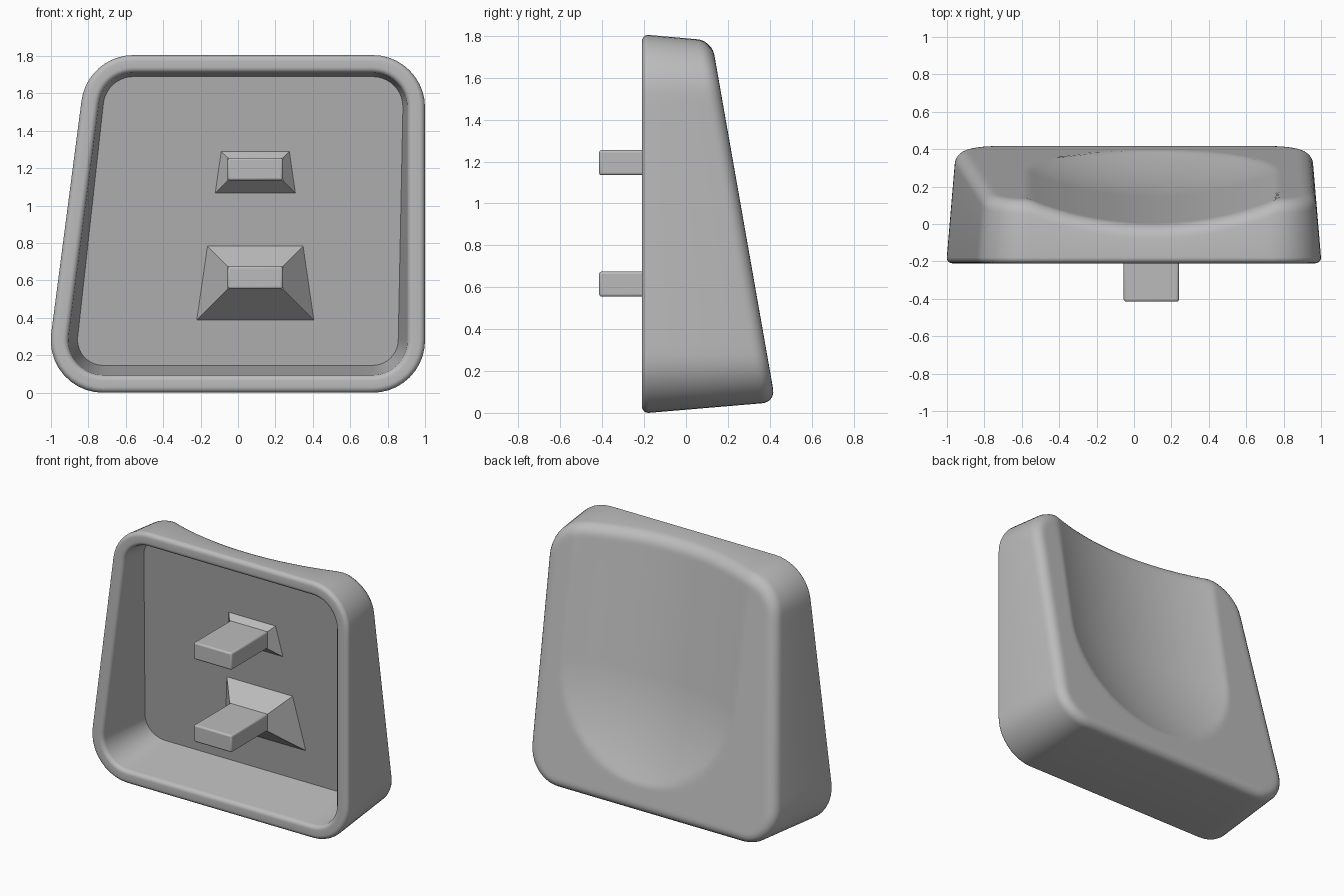
import bpy, bmesh, math
from mathutils import Vector

cube = bpy.data.objects.get("Cube")
if cube:
    bpy.data.objects.remove(cube, do_unlink=True)

grey = bpy.data.materials.new("plain_grey")
grey.use_nodes = True
colour = (0.5, 0.5, 0.5, 1)
grey.diffuse_color = colour
grey.node_tree.nodes["Principled BSDF"].inputs["Base Color"].default_value = colour

FRONT = -0.21      # rim plane
RADIUS = 0.28      # outline corner radius
RIM = 0.095        # wall thickness at the rim
RIM_ROUND = 0.03
EDGE_ROUND = 0.07
CENTRE = Vector((0.1, 0.9))


def loft(name, rings):
    """Join equal-length rings of points with quads and cap both ends."""
    bm = bmesh.new()
    loops = [[bm.verts.new(p) for p in ring] for ring in rings]
    n = len(loops[0])
    for a, b in zip(loops, loops[1:]):
        for i in range(n):
            j = (i + 1) % n
            bm.faces.new((a[i], a[j], b[j], b[i]))
    bm.faces.new(loops[0][::-1])
    bm.faces.new(loops[-1])
    bmesh.ops.recalc_face_normals(bm, faces=bm.faces)
    mesh = bpy.data.meshes.new(name)
    bm.to_mesh(mesh)
    bm.free()
    mesh.materials.append(grey)
    obj = bpy.data.objects.new(name, mesh)
    bpy.context.collection.objects.link(obj)
    return obj


def rounded_outline(corners, radius, arc_steps=10, edge_steps=24):
    """Counter-clockwise (point, outward normal) pairs in x and z."""
    arc = []
    for i, c in enumerate(corners):
        before = (c - corners[i - 1]).normalized()
        after = (corners[(i + 1) % len(corners)] - c).normalized()
        inward = (after - before).normalized()
        half = (-before).angle(after) / 2
        mid = c + inward * radius / math.sin(half)
        start = math.atan2(-before.x, before.y)
        turn = math.pi - 2 * half
        for k in range(arc_steps + 1):
            a = start + turn * k / arc_steps
            normal = Vector((math.cos(a), math.sin(a)))
            arc.append((mid + normal * radius, normal))
    result = []
    for i, (p, normal) in enumerate(arc):
        result.append((p, normal))
        if i % (arc_steps + 1) == arc_steps:
            q = arc[(i + 1) % len(arc)][0]
            result += [(p.lerp(q, k / edge_steps), normal) for k in range(1, edge_steps)]
    return result


def floor_y(z):
    return 0.175 - (z - 0.39) * 0.167


def back_y(x, z):
    """Sloping back with a scooped dish that ends in a round bowl."""
    big = 1.77
    rho2 = (x - CENTRE.x) ** 2 + max(0, CENTRE.y - z) ** 2
    depth = math.sqrt(max(0, big * big - rho2)) - (big - 0.13)
    return 0.415 - (z - 0.12) * 0.176 - max(0, depth)


outline = rounded_outline(
    [Vector(c) for c in ((-1.04, 0), (1, 0), (1, 1.805), (-0.805, 1.805))], RADIUS)


def ring(inset, y):
    return [(p.x - n.x * inset, y, p.y - n.y * inset) for p, n in outline]


# Cavity floor edge, meeting the drafted inner wall
floor_ring = []
for p, n in outline:
    y = 0
    for _ in range(6):
        q = p - n * (RIM + 0.12 * (y - FRONT))
        y = floor_y(q.y)
    floor_ring.append((q.x, y, q.y))
rings = [floor_ring]

# Rounded rim, from the inner wall to the outer wall
steps = [math.pi / 2 * k / 6 for k in range(7)]
for a in steps:
    rings.append(ring(RIM - RIM_ROUND * (1 - math.cos(a)),
                      FRONT + RIM_ROUND * (1 - math.sin(a))))
for a in reversed(steps):
    rings.append(ring(RIM_ROUND * (1 - math.cos(a)),
                      FRONT + RIM_ROUND * (1 - math.sin(a))))

# Drafted outer wall and rounded back edge
for a in steps:
    pts = []
    for p, n in outline:
        inset = 0.05
        for _ in range(5):
            q = p - n * inset
            y = back_y(q.x, q.y) - EDGE_ROUND * (1 - math.sin(a))
            wall = back_y(q.x, q.y) - EDGE_ROUND
            inset = 0.08 * (wall - FRONT) + EDGE_ROUND * (1 - math.cos(a))
        pts.append((q.x, y, q.y))
    rings.append(pts)

# Dished back surface, in rings closing on the centre
edge = [Vector((p[0], p[2])) for p in rings[-1]]
count = 44
for k in range(1, count):
    pts = [q.lerp(CENTRE, k / count) for q in edge]
    rings.append([(q.x, back_y(q.x, q.y), q.y) for q in pts])
parts = [loft("cap_shell", rings)]


# Mounting pegs, each with a flared foot on the cavity floor
def rectangle(x0, x1, z0, z1, y):
    return [(x0, y, z0), (x1, y, z0), (x1, y, z1), (x0, y, z1)]


def peg(name, z0, z1):
    x0, x1, neck, flare = -0.055, 0.24, -0.015, 0.87
    post = loft(name + "_peg", [rectangle(x0, x1, z0, z1, -0.415),
                                rectangle(x0, x1, z0, z1, 0.01)])
    bevel = post.modifiers.new("soft_edges", "BEVEL")
    bevel.width, bevel.segments = 0.012, 3
    foot = []
    for x, _, z in rectangle(x0, x1, z0, z1, 0):
        sx = -1 if x == x0 else 1
        sz = -1 if z == z0 else 1
        m = 0
        for _ in range(8):
            y = floor_y(z + sz * m) + 0.004
            m = flare * (y - neck)
        foot.append((x + sx * m, y, z + sz * m))
    loft(name + "_peg_foot", [rectangle(x0, x1, z0, z1, neck), foot])
    return post


parts += [peg("lower", 0.555, 0.675), peg("upper", 1.135, 1.255)]

# Smooth shading on the rounded parts
bpy.ops.object.select_all(action="DESELECT")
for obj in parts:
    obj.select_set(True)
bpy.context.view_layer.objects.active = parts[0]
bpy.ops.object.shade_smooth_by_angle(angle=math.radians(30))
